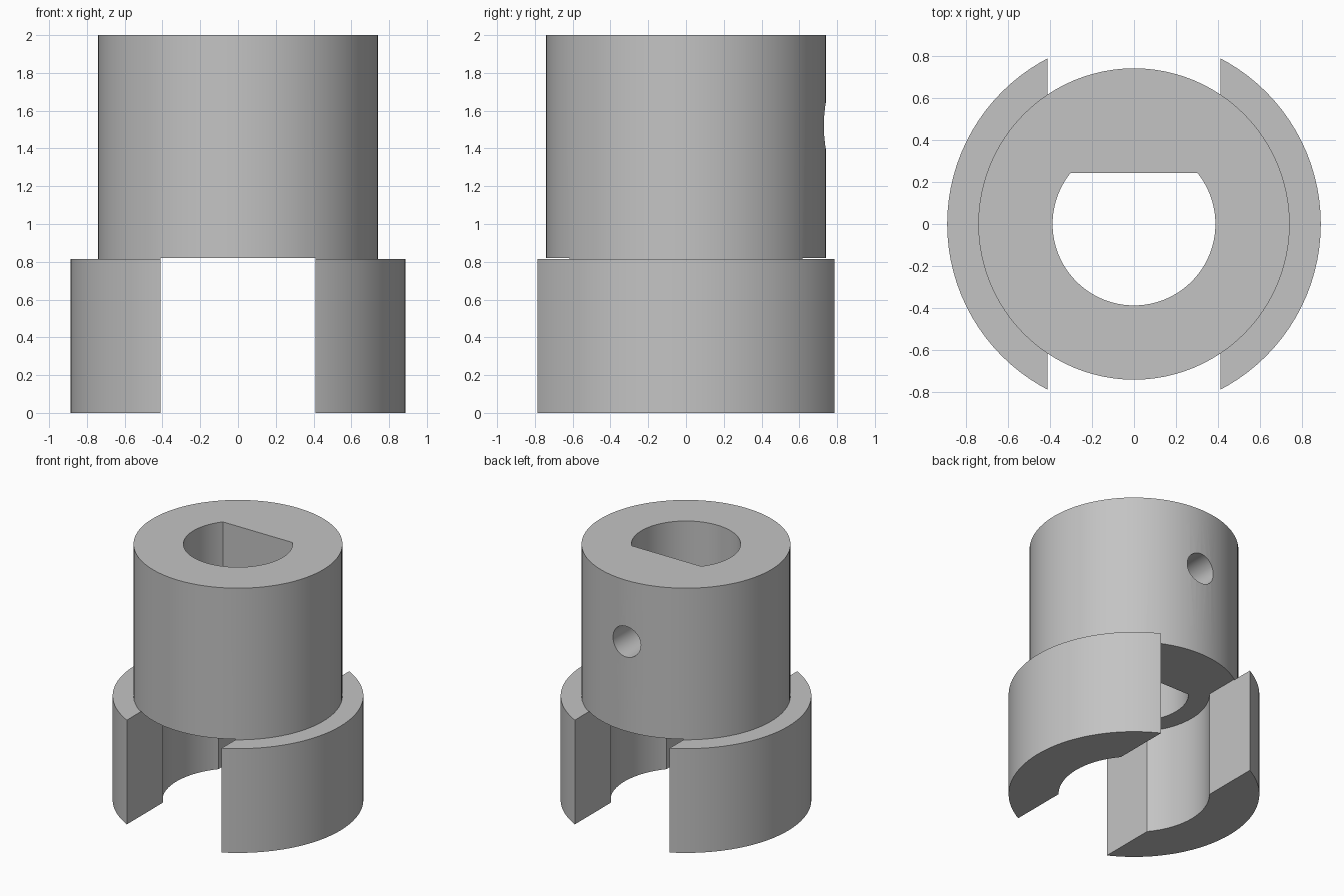
import bpy, bmesh, math
from mathutils import Matrix

if "Cube" in bpy.data.objects:
    bpy.data.objects.remove(bpy.data.objects["Cube"])


def prism(name, pts, z0, z1):
    """Extrude a closed xy outline from z0 to z1."""
    bm = bmesh.new()
    face = bm.faces.new([bm.verts.new((x, y, z0)) for x, y in pts])
    ext = bmesh.ops.extrude_face_region(bm, geom=[face])
    top = [v for v in ext["geom"] if isinstance(v, bmesh.types.BMVert)]
    bmesh.ops.translate(bm, verts=top, vec=(0, 0, z1 - z0))
    bmesh.ops.recalc_face_normals(bm, faces=bm.faces)
    mesh = bpy.data.meshes.new(name)
    bm.to_mesh(mesh)
    bm.free()
    ob = bpy.data.objects.new(name, mesh)
    bpy.context.collection.objects.link(ob)
    return ob


def arc(r, a0=0.0, a1=2 * math.pi, n=96, closed=True):
    count = n if closed else n + 1
    return [(r * math.cos(a0 + (a1 - a0) * i / n),
             r * math.sin(a0 + (a1 - a0) * i / n)) for i in range(count)]


def combine(target, tool, operation):
    """Apply a boolean and discard the tool."""
    bpy.context.view_layer.objects.active = target
    mod = target.modifiers.new("cut", 'BOOLEAN')
    mod.object = tool
    mod.operation = operation
    mod.solver = 'EXACT'
    bpy.ops.object.modifier_apply(modifier=mod.name)
    bpy.data.objects.remove(tool)


# Wide jaw flange with the hub standing on it
coupling = prism("shaft_coupling", arc(0.888), 0, 0.815)
combine(coupling, prism("hub", arc(0.74), 0.4, 2.0), 'UNION')

# Slot between the jaws, and the round recess inside them
slot = [(-0.41, -1.2), (0.41, -1.2), (0.41, 1.2), (-0.41, 1.2)]
combine(coupling, prism("slot", slot, -0.2, 0.82), 'DIFFERENCE')
combine(coupling, prism("recess", arc(0.535), -0.2, 0.82), 'DIFFERENCE')

# D-shaped shaft bore with its flat toward the back
a = math.asin(0.243 / 0.387)
bore = arc(0.387, math.pi - a, 2 * math.pi + a, 72, closed=False)
combine(coupling, prism("bore", bore, 0.5, 2.3), 'DIFFERENCE')

# Set screw hole from the back into the flat
screw = prism("screw_hole", arc(0.12, n=48), 0, 1.0)
screw.data.transform(Matrix.Translation((0, 1.1, 1.52)) @ Matrix.Rotation(math.pi / 2, 4, 'X'))
combine(coupling, screw, 'DIFFERENCE')

# Single grey material
grey = bpy.data.materials.new("grey")
grey.diffuse_color = (0.55, 0.55, 0.55, 1)
grey.use_nodes = True
grey.node_tree.nodes["Principled BSDF"].inputs["Base Color"].default_value = grey.diffuse_color
coupling.data.materials.clear()
coupling.data.materials.append(grey)

bpy.ops.object.select_all(action='DESELECT')
coupling.select_set(True)
bpy.context.view_layer.objects.active = coupling
bpy.ops.object.shade_smooth_by_angle(angle=math.radians(30))
